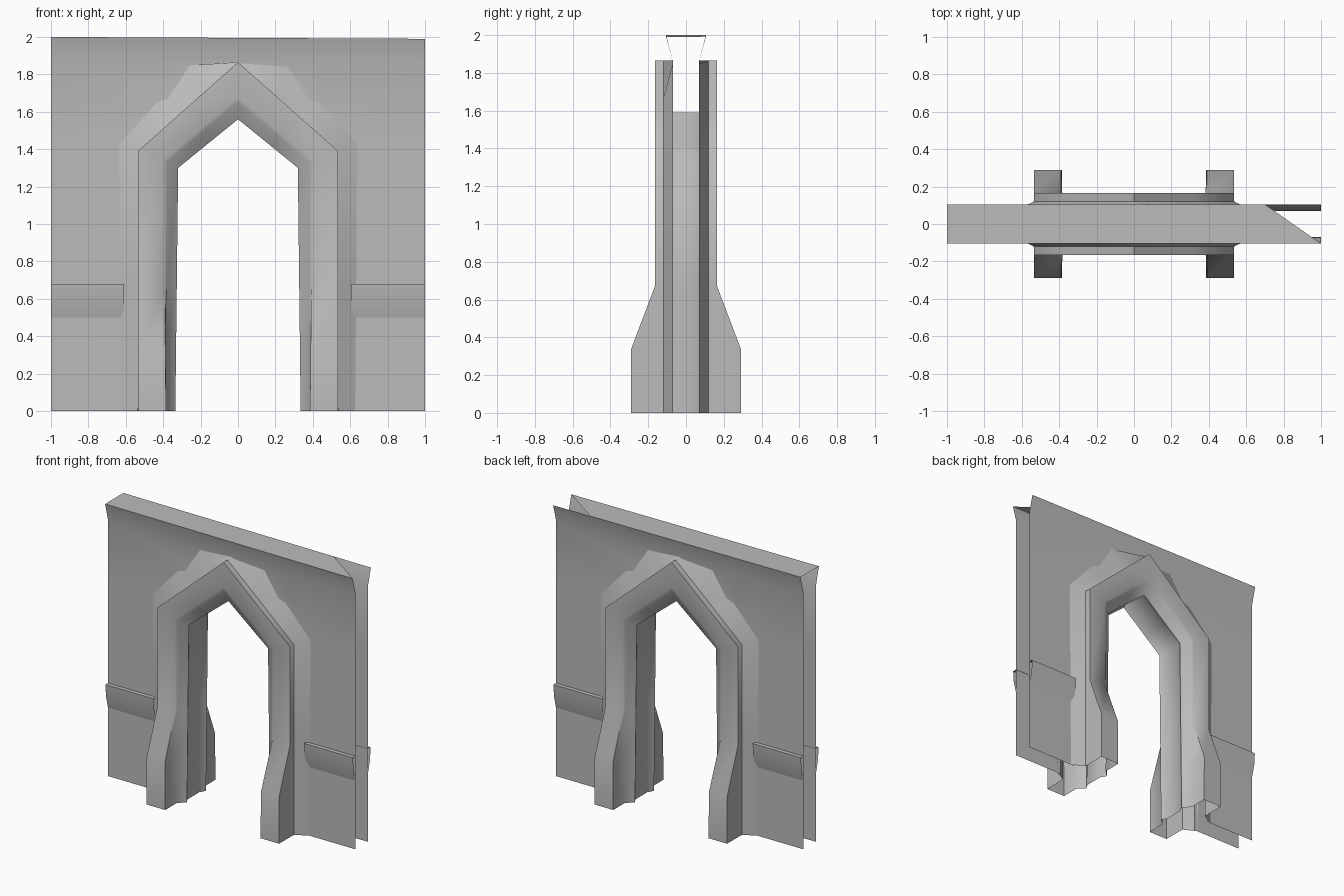
import bpy, bmesh, math

cube = bpy.data.objects.get("Cube")
if cube:
    bpy.data.objects.remove(cube)

stone = bpy.data.materials.new("grey_stone")
stone.use_nodes = True
GREY = (0.5, 0.5, 0.5, 1)
stone.diffuse_color = GREY
bsdf = next(n for n in stone.node_tree.nodes if n.type == 'BSDF_PRINCIPLED')
bsdf.inputs["Base Color"].default_value = GREY
bsdf.inputs["Roughness"].default_value = 0.8


def add_grid(bm, rows, flip=False):
    """Skin a list of equally long point rows with quads."""
    verts = [[bm.verts.new(p) for p in row] for row in rows]
    for a, b in zip(verts, verts[1:]):
        for c in range(len(a) - 1):
            quad = [a[c], b[c], b[c + 1], a[c + 1]]
            bm.faces.new(quad[::-1] if flip else quad)


def finish(name, bm, angle=55):
    bmesh.ops.remove_doubles(bm, verts=bm.verts, dist=0.0005)
    mesh = bpy.data.meshes.new(name)
    bm.to_mesh(mesh)
    bm.free()
    obj = bpy.data.objects.new(name, mesh)
    bpy.context.collection.objects.link(obj)
    mesh.materials.append(stone)
    bpy.ops.object.select_all(action='DESELECT')
    obj.select_set(True)
    bpy.context.view_layer.objects.active = obj
    bpy.ops.object.shade_smooth_by_angle(angle=math.radians(angle))
    return obj


def span(half):
    """Turn a right-hand half path (foot to apex) into a full arch, left to right."""
    return [(-x, y, z) for x, y, z in half[:-1]] + half[::-1]


def flip_y(row):
    return [(x, -y, z) for x, y, z in row]


# Arch rib: each line runs up a leg, round the shoulder and along the slope to the apex
LEG = (0, 0.34, 0.67)
SLOPE = (0, 0.4, 0.47, 0.58)


def arch_line(foot_x, shoulder, apex, depth, foot_depth=None):
    foot_depth = foot_depth or depth
    line = []
    for z, y in zip(LEG, (foot_depth, foot_depth, depth)):
        t = z / shoulder[1]
        line.append((foot_x + (shoulder[0] - foot_x) * t, -y, z))
    for t in SLOPE:
        line.append((shoulder[0] * (1 - t), -depth, shoulder[1] + (apex - shoulder[1]) * t))
    return line + [(0, -depth, apex)]


band_edge = [(0.63, 0), (0.633, 0.34), (0.636, 0.67), (0.64, 1.43), (0.44, 1.65),
             (0.38, 1.67), (0.265, 1.848), (0, 1.867)]
half_lines = [
    [(x, -0.07, z) for x, z in band_edge],
    arch_line(0.536, (0.535, 1.39), 1.865, 0.12),
    arch_line(0.535, (0.535, 1.39), 1.865, 0.165, 0.29),
    arch_line(0.385, (0.40, 1.34), 1.68, 0.165, 0.29),
    arch_line(0.384, (0.38, 1.33), 1.65, 0.155),
    arch_line(0.335, (0.32, 1.30), 1.56, 0.11),
    arch_line(0.36, (0.345, 1.31), 1.59, 0.07),
]
front = [span(h) for h in half_lines]
bm = bmesh.new()
add_grid(bm, front + [flip_y(r) for r in front[::-1]])
finish("arch_rib", bm)

# Wall panels with an arched opening and an outward flare along the top
outer = [(1, 0), (1, 1.42), (1, 1.87), (0.42, 1.87), (0, 1.87)]
inner = [(0.6, 0), (0.6, 1.42), (0.5, 1.5), (0.25, 1.72), (0, 1.8)]
panel = [span([(x, -0.072, z) for x, z in path]) for path in (outer, inner)]


def top_z(x):
    return 1.995 - 0.005 * x


xs = (-1, -0.42, 0, 0.42, 1)
flare = [[(x, -0.105, top_z(x)) for x in xs], [(x, -0.072, 1.87) for x in xs]]
for name, back in (("front_wall", False), ("back_wall", True)):
    bm = bmesh.new()
    for rows in (panel, flare):
        add_grid(bm, [flip_y(r) for r in rows] if back else rows, back)
    finish(name, bm)

# Top cap, cut diagonally at its left end
bm = bmesh.new()
cap = [(-1, -0.105), (1, -0.105), (0.7, 0.105), (-1, 0.105)]
bm.faces.new([bm.verts.new((x, y, top_z(x))) for x, y in cap])
finish("top_cap", bm)

# Tilted ledge strips on both walls, beside the arch
ledge_profile = [(0.07, 0.68), (0.102, 0.68), (0.095, 0.59), (0.072, 0.5)]
for side, x0, x1 in (("right", -1, -0.61), ("left", 0.605, 1)):
    rows = [[(x0, -y, z), (x1, -y, z)] for y, z in ledge_profile]
    for name, back in (("front", False), ("back", True)):
        bm = bmesh.new()
        add_grid(bm, [flip_y(r) for r in rows] if back else rows, back)
        finish(f"{name}_{side}_ledge", bm)
